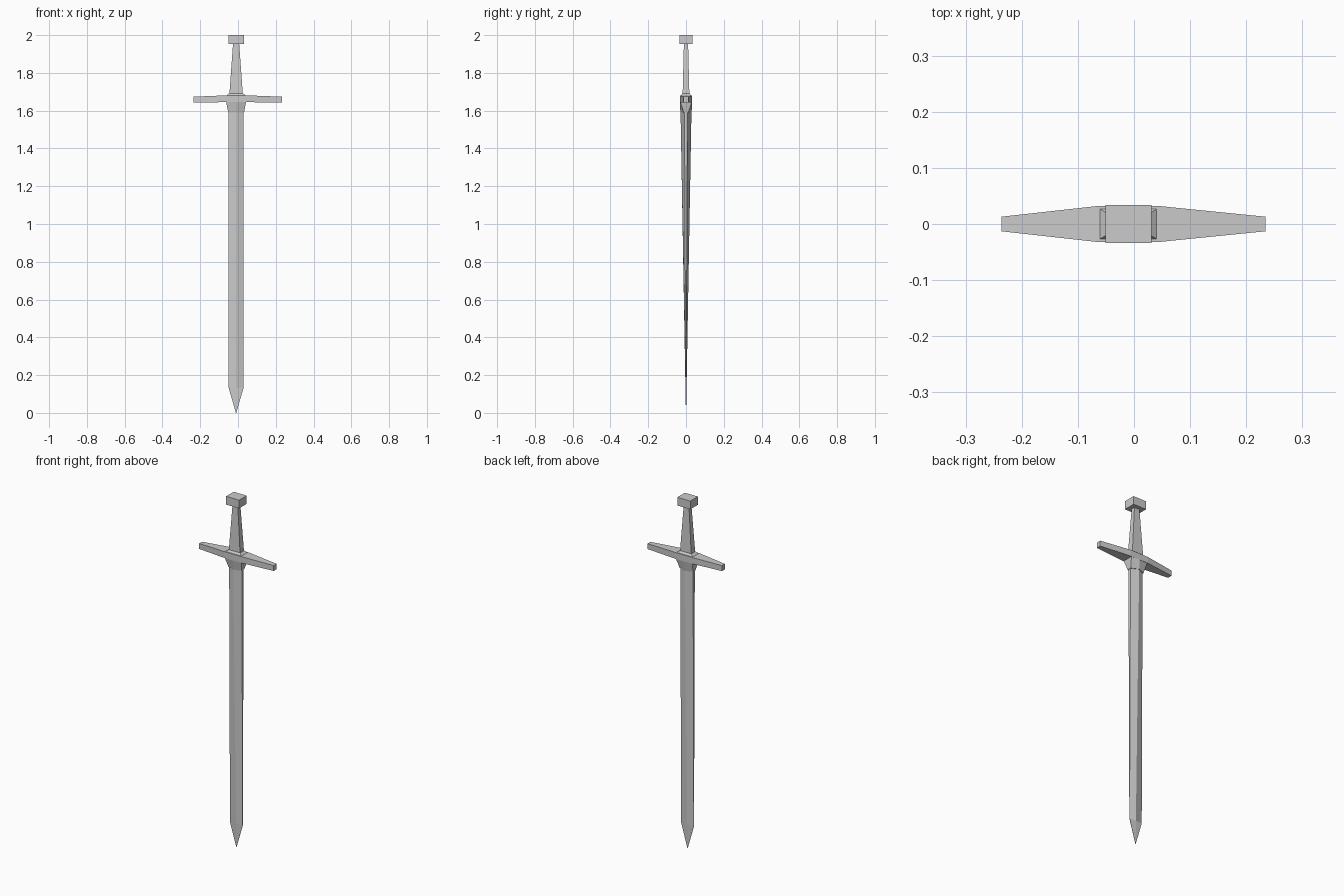
import bpy, bmesh

if "Cube" in bpy.data.objects:
    bpy.data.objects.remove(bpy.data.objects["Cube"])

CX = -0.01  # the sword's centre line


def loft(name, rings):
    """Skin matching rings of points into a closed flat-shaded object."""
    bm = bmesh.new()
    loops = [[bm.verts.new(p) for p in ring] for ring in rings]
    for a, b in zip(loops, loops[1:]):
        n = len(a)
        for i in range(n):
            j = (i + 1) % n
            bm.faces.new((a[i], a[j], b[j], b[i]))
    bm.faces.new(loops[0][::-1])
    bm.faces.new(loops[-1])
    bmesh.ops.remove_doubles(bm, verts=bm.verts, dist=1e-5)
    bmesh.ops.recalc_face_normals(bm, faces=bm.faces)
    mesh = bpy.data.meshes.new(name)
    bm.to_mesh(mesh)
    bm.free()
    obj = bpy.data.objects.new(name, mesh)
    bpy.context.collection.objects.link(obj)
    return obj


def rect(z, hx, hy):
    return [(CX + sx * hx, sy * hy, z) for sx, sy in ((-1, -1), (1, -1), (1, 1), (-1, 1))]


def hexagon(z, hx, ridge, edge):
    return [(CX - hx, -edge, z), (CX, -ridge, z), (CX + hx, -edge, z),
            (CX + hx, edge, z), (CX, ridge, z), (CX - hx, edge, z)]


def bar(x, hy, z0, z1):
    return [(x, -hy, z0), (x, hy, z0), (x, hy, z1), (x, -hy, z1)]


# Blade: ridged, thinning towards the point
loft("blade", [hexagon(1.60, 0.04, 0.029, 0.008),
               hexagon(0.135, 0.04, 0.003, 0.001),
               hexagon(0.0, 0.001, 0.0006, 0.0004)])

# Collar that blends the crossguard into the blade
loft("collar", [hexagon(1.65, 0.053, 0.032, 0.032),
                hexagon(1.59, 0.042, 0.030, 0.012)])

# Crossguard tapering to both ends, with a low raised seat for the grip
loft("crossguard", [bar(-0.236, 0.013, 1.643, 1.674),
                    bar(-0.065, 0.032, 1.645, 1.681),
                    bar(0.045, 0.032, 1.645, 1.681),
                    bar(0.234, 0.013, 1.643, 1.674)])
loft("grip_seat", [rect(1.675, 0.058, 0.031), rect(1.692, 0.036, 0.018)])

# Grip and pommel
loft("grip", [rect(1.68, 0.036, 0.018), rect(1.96, 0.016, 0.011)])
loft("pommel", [rect(1.953, 0.041, 0.034), rect(2.0, 0.041, 0.034)])
